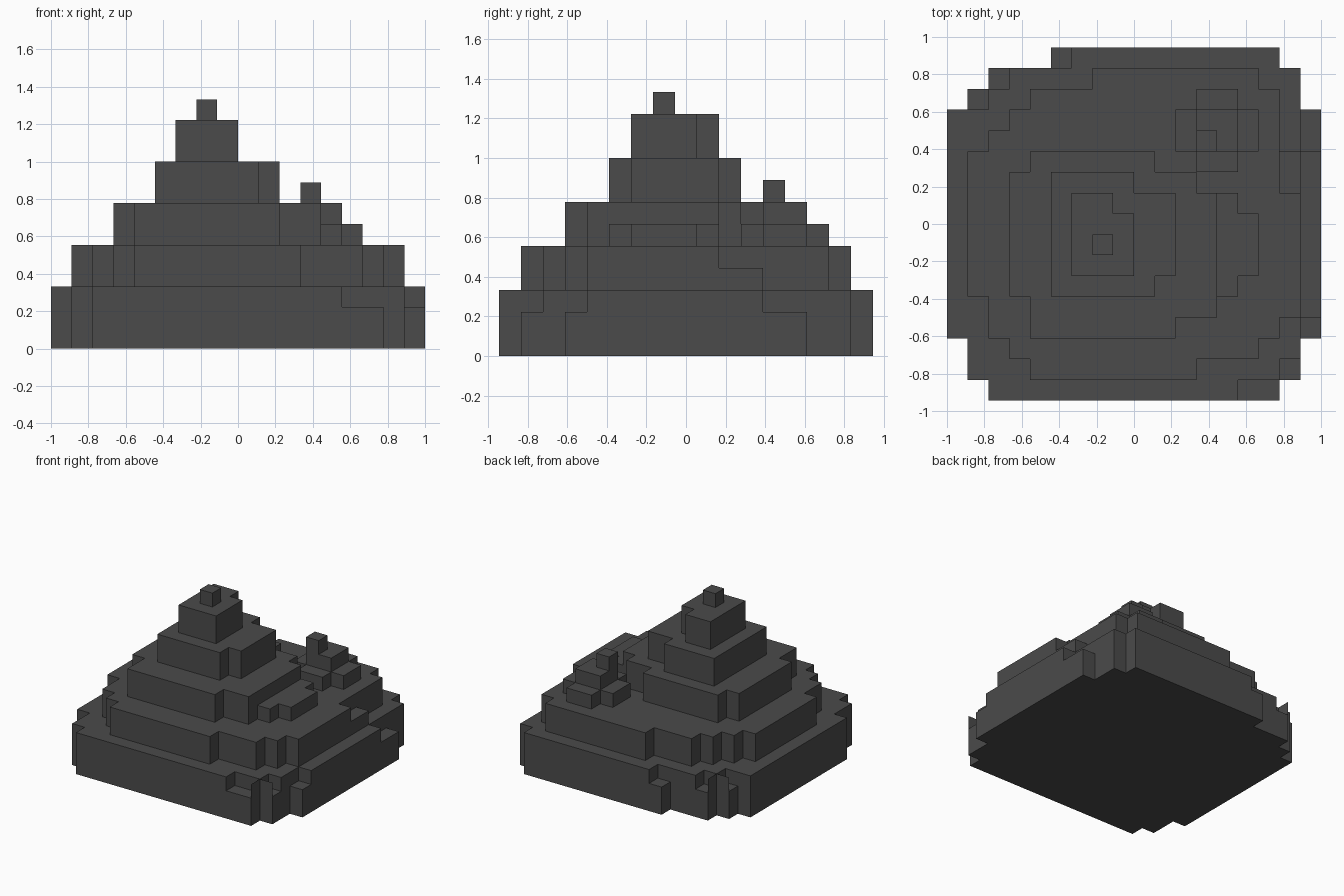
import bpy, bmesh

if "Cube" in bpy.data.objects:
    bpy.data.objects.remove(bpy.data.objects["Cube"])

U = 1 / 9            # one block
stone = bpy.data.materials.new("dark_grey_stone")
stone.diffuse_color = (0.07, 0.07, 0.07, 1)
stone.use_nodes = True
stone.node_tree.nodes["Principled BSDF"].inputs["Base Color"].default_value = stone.diffuse_color


def prism(bm, pts, z0, z1):
    """Extrude an outline given in block units."""
    face = bm.faces.new([bm.verts.new(((x - 9) * U, (y - 8.5) * U, z0 * U)) for x, y in pts])
    top = bmesh.ops.extrude_face_region(bm, geom=[face])["geom"]
    bmesh.ops.translate(bm, vec=(0, 0, (z1 - z0) * U),
                        verts=[v for v in top if isinstance(v, bmesh.types.BMVert)])


def finish(bm, name):
    bmesh.ops.recalc_face_normals(bm, faces=bm.faces)
    mesh = bpy.data.meshes.new(name)
    bm.to_mesh(mesh)
    bm.free()
    mesh.materials.append(stone)
    ob = bpy.data.objects.new(name, mesh)
    bpy.context.collection.objects.link(ob)
    return ob


def terrace(name, z0, z1, y, rows, notches=(), floor=0):
    """Stepped slab: rows of (depth, left, right) from front to back.
    Notches are corner blocks cut down to the floor height."""
    left, right = [], []
    for depth, a, b in rows:
        left += [(a, y), (a, y + depth)]
        right += [(b, y), (b, y + depth)]
        y += depth
    pts = right + left[::-1]
    # drop repeated and collinear points
    pts = [p for i, p in enumerate(pts) if p != pts[i - 1]]
    n = len(pts)
    pts = [p for i, p in enumerate(pts)
           if not any(pts[i - 1][k] == p[k] == pts[(i + 1) % n][k] for k in (0, 1))]
    bm = bmesh.new()
    prism(bm, pts, z0, z1)
    ob = finish(bm, name)
    if notches:
        bm = bmesh.new()
        for x0, y0, x1, y1 in notches:
            prism(bm, [(x0, y0), (x1, y0), (x1, y1), (x0, y1)], floor, z1 + 1)
        cutter = finish(bm, name + "_cutter")
        cutter.hide_render = True
        mod = ob.modifiers.new("notches", "BOOLEAN")
        mod.operation, mod.solver, mod.object = "DIFFERENCE", "EXACT", cutter
        bpy.context.view_layer.objects.active = ob
        bpy.ops.object.modifier_apply(modifier=mod.name)
        bpy.data.objects.remove(cutter)
    return ob


# Main mountain, bottom to top
terrace("base_terrace", 0, 3, 0,
        [(1, 2, 16), (2, 1, 17), (11, 0, 18), (1, 1, 17), (1, 2, 17), (1, 5, 16)],
        notches=[(14, -1, 16, 1), (16, 1, 18, 2), (17, 2, 19, 4), (17, 12, 19, 15),
                 (4, 16, 6, 18), (2, 15, 3, 17), (0, 14, 2, 15)], floor=2)
terrace("second_terrace", 3, 5, 1,
        [(1, 4, 12), (1, 3, 15), (1, 2, 16), (1, 2, 17), (7, 1, 17),
         (1, 2, 16), (1, 3, 16), (1, 4, 16), (1, 7, 15)],
        notches=[(16, 10, 18, 13)], floor=4)
terrace("third_terrace", 5, 7, 3,
        [(1, 4, 11), (1, 4, 13), (5, 3, 13), (1, 3, 12), (1, 4, 10)])
terrace("fourth_terrace", 7, 9, 5, [(1, 5, 10), (4, 5, 11), (1, 5, 9)])
terrace("summit_block", 9, 11, 6, [(3, 6, 9), (1, 6, 8)])
terrace("summit_tip", 11, 12, 7, [(1, 7, 8)])

# Low ledge on the right flank
terrace("right_ledge", 5, 6, 5, [(1, 13, 14), (3, 13, 15), (1, 13, 14)])

# Small side peak
terrace("side_peak_foot", 5, 6, 11, [(1, 12, 14), (2, 11, 15), (1, 12, 14)])
terrace("side_peak_block", 6, 7, 12, [(2, 12, 14)])
terrace("side_peak_tip", 7, 8, 12, [(1, 12, 13)])
